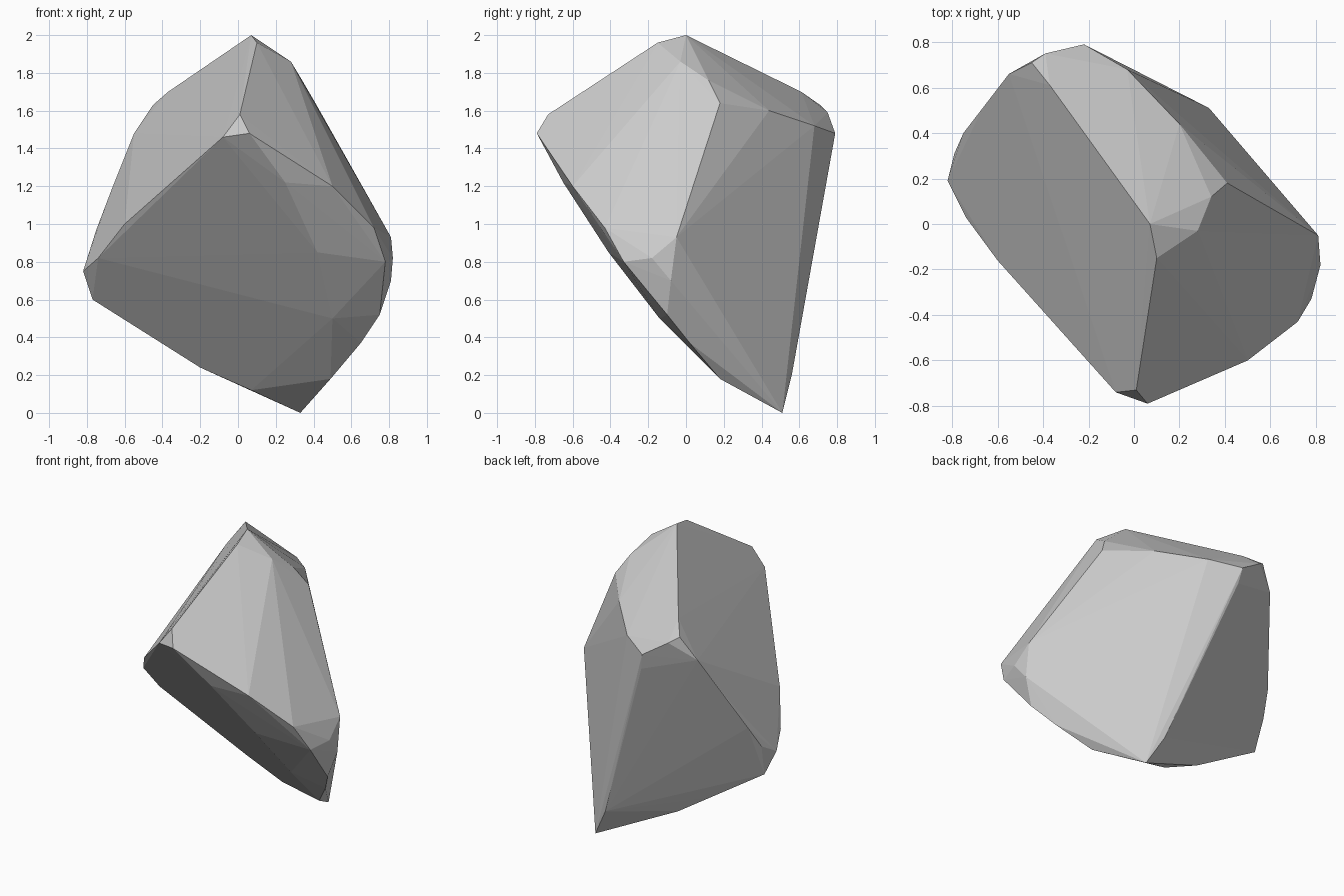
import bpy, bmesh

# Rock corners, grouped by the ridge or face they lie on
crest = [(0.07, 0.0, 2.0), (0.1, -0.15, 1.96), (-0.15, 0.3, 1.82), (-0.37, 0.61, 1.7)]
nose = [(0.01, -0.73, 1.58), (0.06, -0.79, 1.48), (-0.08, -0.74, 1.46)]
right_rim = [(0.28, -0.03, 1.86), (0.34, 0.12, 1.76), (0.41, 0.18, 1.64),
             (0.5, -0.6, 1.2), (0.72, -0.43, 0.98), (0.78, -0.33, 0.8),
             (0.82, -0.18, 0.82), (0.81, -0.05, 0.93), (0.81, -0.08, 0.7)]
front_face = [(0.25, -0.65, 1.22), (0.42, -0.41, 0.85), (0.5, -0.14, 0.5)]
left_rim = [(-0.6, -0.16, 1.0), (-0.74, 0.03, 0.82), (-0.82, 0.19, 0.75), (-0.79, 0.31, 0.82),
            (-0.75, 0.4, 0.97), (-0.67, 0.5, 1.18), (-0.55, 0.66, 1.48), (-0.45, 0.71, 1.63)]
back_rim = [(-0.39, 0.75, 1.59), (-0.22, 0.79, 1.48), (-0.2, 0.77, 1.37),
            (-0.03, 0.68, 1.52), (0.2, 0.44, 1.6), (0.22, 0.56, 0.2)]
base_rim = [(-0.77, 0.25, 0.6), (-0.4, 0.33, 0.37), (-0.2, 0.37, 0.24), (0.07, 0.38, 0.12),
            (0.33, 0.51, 0.0), (0.49, 0.18, 0.18), (0.65, 0.02, 0.37), (0.75, -0.1, 0.52)]

# Shrink-wrap the corners with flat facets
bm = bmesh.new()
for p in crest + nose + right_rim + front_face + left_rim + back_rim + base_rim:
    bm.verts.new(p)
bmesh.ops.convex_hull(bm, input=bm.verts[:])
loose = [v for v in bm.verts if not v.link_faces]
bmesh.ops.delete(bm, geom=loose, context='VERTS')
bmesh.ops.recalc_face_normals(bm, faces=bm.faces[:])

mesh = bpy.data.meshes.new("rock")
bm.to_mesh(mesh)
bm.free()
rock = bpy.data.objects.new("rock", mesh)
bpy.context.collection.objects.link(rock)
